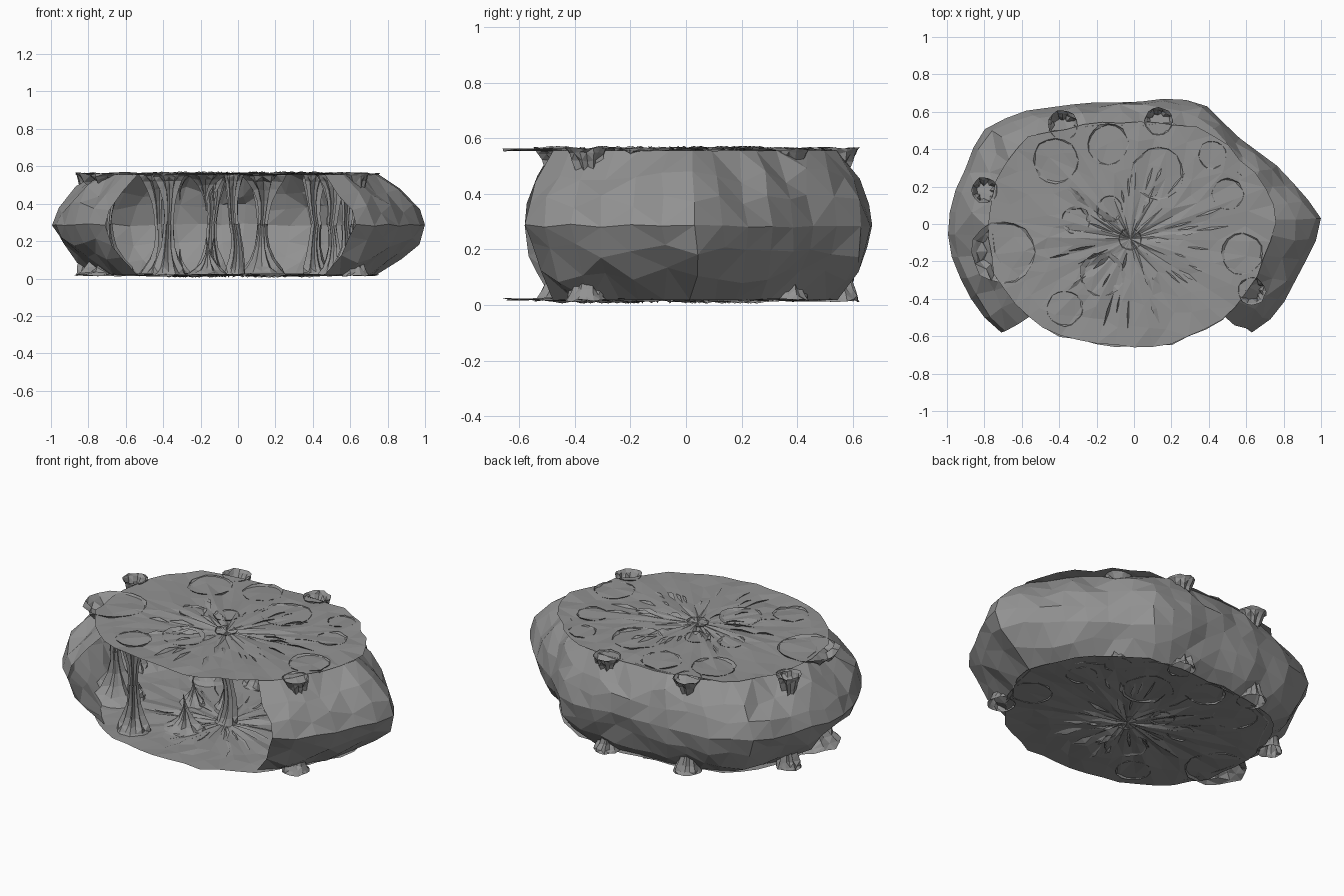
import bpy, bmesh, math, random
from mathutils import Vector

if "Cube" in bpy.data.objects:
    bpy.data.objects.remove(bpy.data.objects["Cube"])

random.seed(7)
MID, HALF = 0.287, 0.268
rock = bpy.data.materials.new("dark_rock")
rock.diffuse_color = (.29, .29, .29, 1)
rock.use_nodes = True
rock.node_tree.nodes["Principled BSDF"].inputs["Base Color"].default_value = rock.diffuse_color


def finish(name, bm):
    bmesh.ops.triangulate(bm, faces=bm.faces[:])
    me = bpy.data.meshes.new(name)
    bm.to_mesh(me)
    bm.free()
    me.materials.append(rock)
    ob = bpy.data.objects.new(name, me)
    bpy.context.collection.objects.link(ob)


def grid(bm, rows, closed=False):
    n = len(rows[0])
    for a, b in zip(rows, rows[1:]):
        for i in range(n if closed else n - 1):
            j = (i + 1) % n
            bm.faces.new((a[i], a[j], b[j], b[i]))


def jit(a):
    return random.uniform(-a, a)


def resample(pts, n, closed=False):
    pts = [Vector(p) for p in pts]
    if closed:
        pts.append(pts[0])
    lens = [(b - a).length for a, b in zip(pts, pts[1:])]
    total, out = sum(lens), []
    for k in range(n):
        d = total * k / (n if closed else n - 1)
        i = 0
        while i < len(lens) - 1 and d > lens[i]:
            d -= lens[i]
            i += 1
        out.append(pts[i].lerp(pts[i + 1], min(1, d / lens[i])))
    return out


# Bulging rock wall, open at the front
outline = [(-.71, -.58), (-.80, -.50), (-.90, -.36), (-.985, -.15), (-1, 0), (-.96, .17), (-.89, .32),
           (-.83, .49), (-.62, .60), (-.25, .65), (0, .65), (.2, .675), (.37, .65), (.55, .47),
           (.78, .30), (.93, .13), (1, .03), (.97, -.10), (.88, -.27), (.77, -.48), (.63, -.58)]
profile = [(-1, .75, .81), (-.67, .87, .92), (-.34, .96, .975), (0, 1, 1),
           (.34, .96, .975), (.67, .87, .92), (1, .75, .81)]
bm = bmesh.new()
rows = []
base = resample(outline, 34)
for t, sx, sy in profile:
    j = 0 if t == 0 else .014
    s = .008 if t == 0 else 0 if abs(t) == 1 else .03
    rows.append([bm.verts.new((p.x * sx + jit(j), p.y * sy + jit(j), MID + HALF * t + jit(s))) for p in base])
grid(bm, rows)
finish("cave_wall", bm)

# Floor and ceiling: thin rough sheets with radial creases
rim = [(0, -.66), (.2, -.64), (.36, -.58), (.5, -.49), (.62, -.34), (.73, -.12), (.76, .06), (.67, .25),
       (.5, .42), (.34, .52), (.1, .55), (-.2, .54), (-.45, .5), (-.6, .45), (-.7, .32), (-.76, .15),
       (-.78, -.1), (-.74, -.3), (-.6, -.48), (-.4, -.6), (-.2, -.645)]
centre = Vector((-.02, -.08))


def sheet(name, z, side):
    bm = bmesh.new()
    edge = resample(rim, 44, True)
    hub = bm.verts.new((centre.x, centre.y, z))
    crease = [jit(.007) for _ in edge]
    rows = []
    for f in (.15, .38, .6, .82, 1):
        row = []
        for p, c in zip(edge, crease):
            q = centre.lerp(p, f + (jit(.07) if f < 1 else jit(.014)))
            row.append(bm.verts.new((q.x, q.y, z + c * (1.1 - f) + jit(.006))))
        rows.append(row)
    grid(bm, rows, True)
    for i in range(44):
        bm.faces.new((hub, rows[0][i], rows[0][(i + 1) % 44]))
    # blade-like splinters lying along the creases
    for _ in range(40):
        a = random.uniform(0, math.tau)
        d = Vector((math.cos(a), math.sin(a)))
        s = Vector((-d.y, d.x)) * random.uniform(.006, .02)
        r0 = random.uniform(.05, .34)
        r1 = r0 + random.uniform(.1, .24)
        p0, p1 = centre + d * r0, centre + d * r1
        m = (p0 + p1) / 2
        zs = z - side * .004
        v = [bm.verts.new((q.x, q.y, h)) for q, h in
             ((p0, zs), (m + s, zs), (p1, zs), (m - s, z + side * .014))]
        bm.faces.new((v[0], v[1], v[3]))
        bm.faces.new((v[1], v[2], v[3]))
    finish(name, bm)


sheet("cave_floor", .02, -1)
sheet("cave_ceiling", .558, 1)


# Fluted dripstones: floor and ceiling halves, meeting as a column or ending in tips
def dripstone(name, x, y, r, z, direction, height, tip):
    bm = bmesh.new()
    n = 16
    flute = [random.uniform(.8, 1.3) if i % 2 else random.uniform(.5, .9) for i in range(n)]
    lean = (jit(.015), jit(.015))
    rows = []
    for t in (0, .06, .16, .32, .55, .8, 1):
        rad = tip + (r - tip) * (1 - t) ** 2.6
        row = []
        for i in range(n):
            a = math.tau * i / n
            k = rad * (1 + (flute[i] - 1) * min(1, t * 5)) * (1 + jit(.05))
            off = math.sin(math.pi * t)
            row.append(bm.verts.new((x + k * math.cos(a) + lean[0] * off,
                                     y + k * math.sin(a) + lean[1] * off,
                                     z + direction * height * t + jit(.005))))
        rows.append(row)
    grid(bm, rows, True)
    finish(name, bm)


# x, y, flare radius, half height (full column when it reaches the middle)
stones = [(-.38, .53, .08, 1), (.13, .55, .075, 1), (-.14, .43, .11, 1), (.13, .27, .14, 1),
          (.42, .37, .075, 1), (.50, .16, .085, 1), (-.31, .02, .075, .5), (-.13, .08, .07, .7),
          (-.02, -.08, .06, 1), (-.17, -.27, .12, .72), (-.37, -.45, .095, 1), (.63, -.36, .075, 1),
          (-.80, .18, .07, 1), (-.70, -.15, .17, 1), (-.42, .34, .12, 1), (.58, -.16, .11, 1)]
for i, (x, y, r, h) in enumerate(stones):
    tip = .025 if h == 1 else .003
    dripstone(f"stalagmite_{i}", x, y, r, .016, 1, .006 + h * .268, tip)
    dripstone(f"stalactite_{i}", x, y, r, .564, -1, .006 + h * .27, tip)
